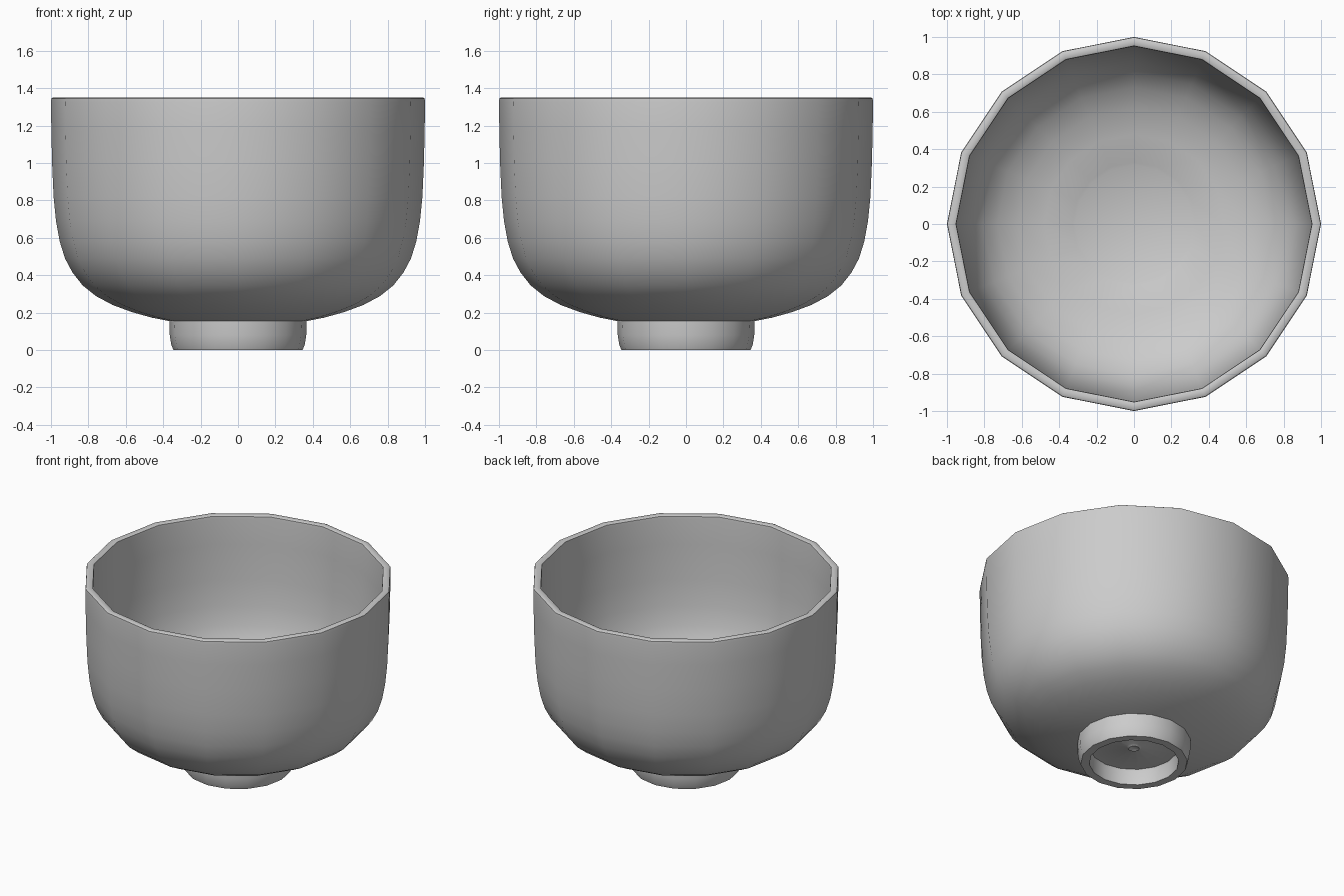
import bpy, bmesh
from math import cos, sin, pi, radians

if "Cube" in bpy.data.objects:
    bpy.data.objects.remove(bpy.data.objects["Cube"])

SIDES = 16


def lathe(name, profile):
    """Spin an (r, z) profile around z; r = 0 ends become poles."""
    bm = bmesh.new()
    rings = []
    for r, z in profile:
        if r == 0:
            rings.append([bm.verts.new((0, 0, z))] * SIDES)
        else:
            rings.append([bm.verts.new((r * cos(2 * pi * i / SIDES), r * sin(2 * pi * i / SIDES), z))
                          for i in range(SIDES)])
    for a, b in zip(rings, rings[1:]):
        for i in range(SIDES):
            j = (i + 1) % SIDES
            bm.faces.new(list(dict.fromkeys((a[i], a[j], b[j], b[i]))))
    bmesh.ops.recalc_face_normals(bm, faces=bm.faces)
    mesh = bpy.data.meshes.new(name)
    bm.to_mesh(mesh)
    bm.free()
    obj = bpy.data.objects.new(name, mesh)
    bpy.context.collection.objects.link(obj)
    bpy.ops.object.select_all(action='DESELECT')
    obj.select_set(True)
    bpy.context.view_layer.objects.active = obj
    bpy.ops.object.shade_smooth_by_angle(angle=radians(50))
    return obj


# One continuous profile: recessed underside, foot ring, outer wall, rim, inner wall, floor
lathe("bowl", [
    # small dimpled nub in the recess
    (0, 0.112), (0.02, 0.107), (0.035, 0.102), (0.05, 0.112),
    # recess and foot ring
    (0.285, 0.112), (0.29, 0.10), (0.29, 0.0), (0.345, 0.0),
    (0.357, 0.03), (0.365, 0.08), (0.367, 0.155),
    # outer wall
    (0.46, 0.173), (0.57, 0.204), (0.67, 0.241), (0.76, 0.289), (0.83, 0.345),
    (0.885, 0.415), (0.925, 0.49), (0.953, 0.58), (0.973, 0.69),
    (0.986, 0.82), (0.994, 1.0), (0.998, 1.18), (1.0, 1.325),
    # rim
    (0.998, 1.345), (0.99, 1.35), (0.96, 1.35), (0.952, 1.345), (0.95, 1.325),
    # inner wall and floor
    (0.947, 1.15), (0.94, 0.9), (0.925, 0.72), (0.90, 0.59), (0.865, 0.49),
    (0.81, 0.405), (0.73, 0.335), (0.62, 0.275), (0.48, 0.232),
    (0.33, 0.205), (0.315, 0.198), (0, 0.195),
])
